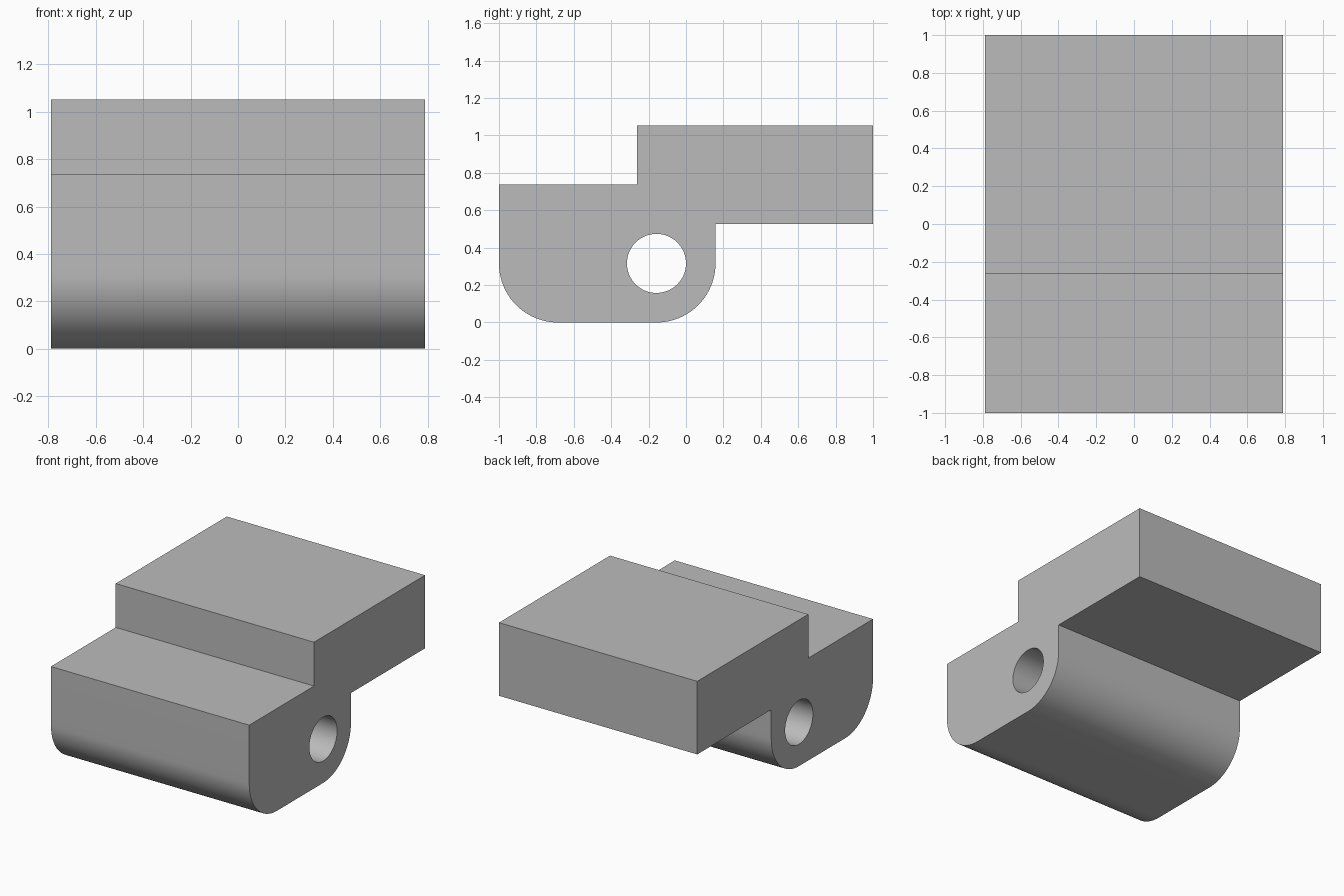
import bpy
import bmesh
from math import cos, sin, pi, radians
from mathutils import Vector

cube = bpy.data.objects.get("Cube")
if cube:
    bpy.data.objects.remove(cube, do_unlink=True)

U = 2 / 19          # module: the block is 19 modules long
HALF_WIDTH = 7.5 * U


def arc(cy, cz, radius, start, end, steps):
    """Points on an arc in the side profile."""
    angles = [start + (end - start) * i / steps for i in range(steps + 1)]
    return [(cy + radius * cos(a), cz + radius * sin(a)) for a in angles]


# Material
grey = bpy.data.materials.new("plain grey")
grey.use_nodes = True
colour = (0.5, 0.5, 0.5, 1)
grey.diffuse_color = colour
grey.node_tree.nodes["Principled BSDF"].inputs["Base Color"].default_value = colour

# Side profile: stepped block with two rounded lower corners, and a round bore
front, step, neck, back = -9.5, -2.5, 1.5, 9.5
outline = [(back, 5), (back, 10), (step, 10), (step, 7), (front, 7)]
outline += arc(front + 3, 3, 3, pi, 1.5 * pi, 24)
outline += arc(neck - 3, 3, 3, 1.5 * pi, 2 * pi, 24)
outline += [(neck, 5)]
bore = arc(neck - 3, 3, 1.5, 0, 2 * pi, 64)[:-1]

# Fill the profile around the bore and extrude it across the width
bm = bmesh.new()
edges = []
for loop in (outline, bore):
    verts = [bm.verts.new((-HALF_WIDTH, y * U, z * U)) for y, z in loop]
    edges += [bm.edges.new((a, b)) for a, b in zip(verts, verts[1:] + verts[:1])]
bmesh.ops.triangle_fill(bm, edges=edges, use_beauty=True, normal=Vector((-1, 0, 0)))
extruded = bmesh.ops.extrude_face_region(bm, geom=bm.faces[:], use_keep_orig=True)
moved = [g for g in extruded["geom"] if isinstance(g, bmesh.types.BMVert)]
bmesh.ops.translate(bm, verts=moved, vec=(2 * HALF_WIDTH, 0, 0))
bmesh.ops.recalc_face_normals(bm, faces=bm.faces[:])

mesh = bpy.data.meshes.new("stepped_block")
bm.to_mesh(mesh)
bm.free()
mesh.materials.append(grey)
block = bpy.data.objects.new("stepped_block", mesh)
bpy.context.collection.objects.link(block)

# Smooth rounds, sharp corners
bpy.ops.object.select_all(action="DESELECT")
block.select_set(True)
bpy.context.view_layer.objects.active = block
bpy.ops.object.shade_smooth_by_angle(angle=radians(30))
